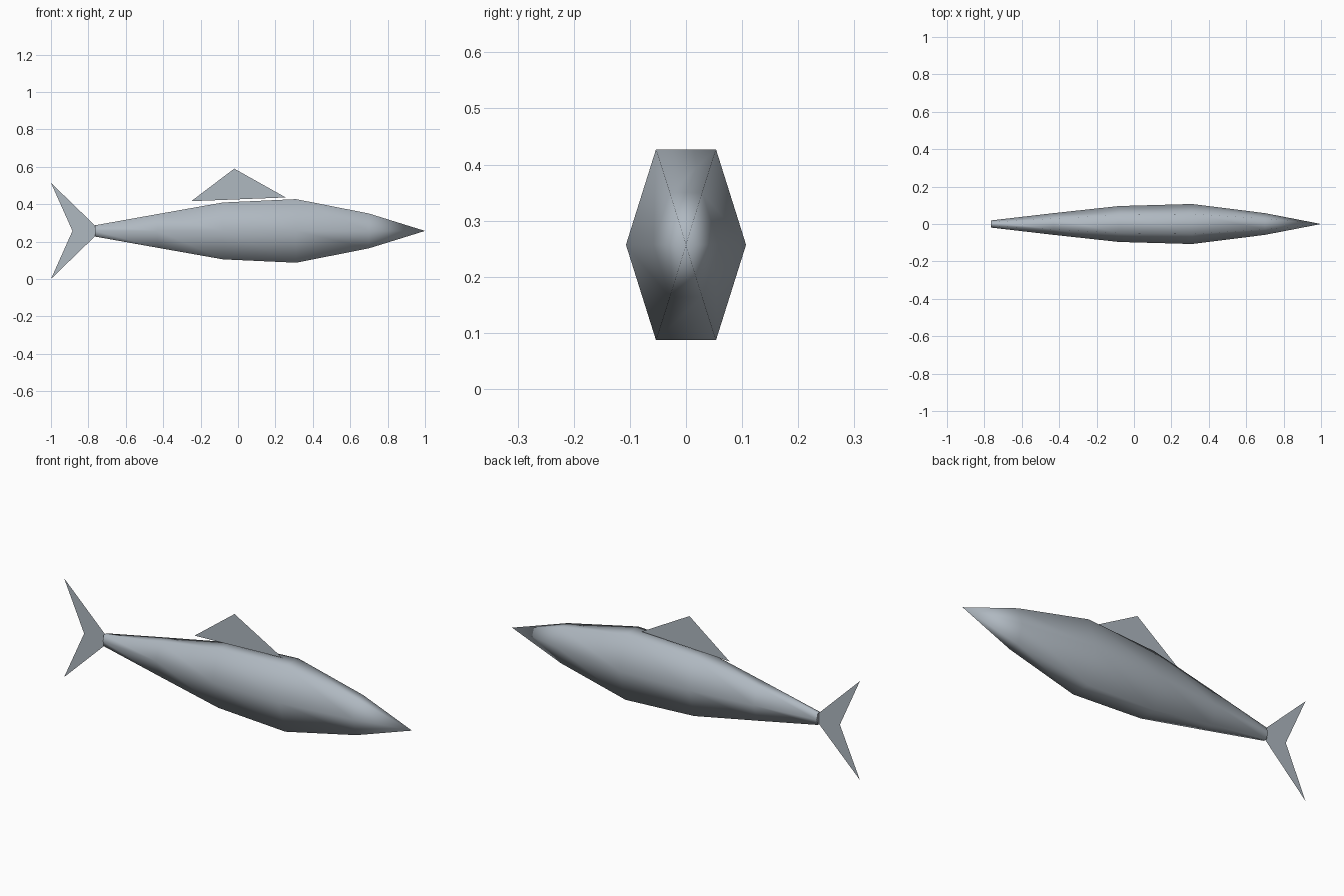
import bpy
import bmesh

if "Cube" in bpy.data.objects:
    bpy.data.objects.remove(bpy.data.objects["Cube"])

MID_Z = 0.257

silver = bpy.data.materials.new("silver_grey")
silver.diffuse_color = (0.43, 0.48, 0.53, 1)
silver.use_nodes = True
silver.node_tree.nodes["Principled BSDF"].inputs["Base Color"].default_value = silver.diffuse_color


def make_object(name, bm):
    mesh = bpy.data.meshes.new(name)
    bm.to_mesh(mesh)
    bm.free()
    mesh.materials.append(silver)
    obj = bpy.data.objects.new(name, mesh)
    bpy.context.collection.objects.link(obj)
    return obj


# Body: six-sided sections (x, half width, half height) lofted to a pointed nose
sections = [(-0.765, 0.019, 0.03), (-0.43, 0.058, 0.09), (-0.08, 0.096, 0.152),
            (0.31, 0.107, 0.17), (0.70, 0.058, 0.093)]
hexagon = [(1, 0), (0.5, 1), (-0.5, 1), (-1, 0), (-0.5, -1), (0.5, -1)]

bm = bmesh.new()
rings = [[bm.verts.new((x, w * a, MID_Z + h * b)) for a, b in hexagon]
         for x, w, h in sections]
for r0, r1 in zip(rings, rings[1:]):
    for i in range(6):
        j = (i + 1) % 6
        bm.faces.new((r0[i], r0[j], r1[j], r1[i]))
nose = bm.verts.new((1, 0, MID_Z))
for i in range(6):
    bm.faces.new((rings[-1][i], rings[-1][(i + 1) % 6], nose))
cap = bm.faces.new(rings[0])
bmesh.ops.recalc_face_normals(bm, faces=bm.faces)
for f in bm.faces:
    f.smooth = f is not cap
for e in cap.edges:
    e.smooth = False
make_object("body", bm)


# Fins: flat sheets on the centre plane
def sheet_fin(name, faces):
    bm = bmesh.new()
    for points in faces:
        bm.faces.new([bm.verts.new((x, 0, z)) for x, z in points])
    bmesh.ops.remove_doubles(bm, verts=bm.verts, dist=0.0001)
    make_object(name, bm)


sheet_fin("dorsal_fin", [[(-0.25, 0.416), (0.255, 0.436), (-0.02, 0.59)]])

# Tail fin: two lobes mirrored about the body axis
lobe = [(-0.885, 0), (-0.765, 0), (-0.765, 0.029), (-1, 0.257)]
sheet_fin("tail_fin", [[(x, MID_Z + z) for x, z in lobe],
                       [(x, MID_Z - z) for x, z in reversed(lobe)]])
